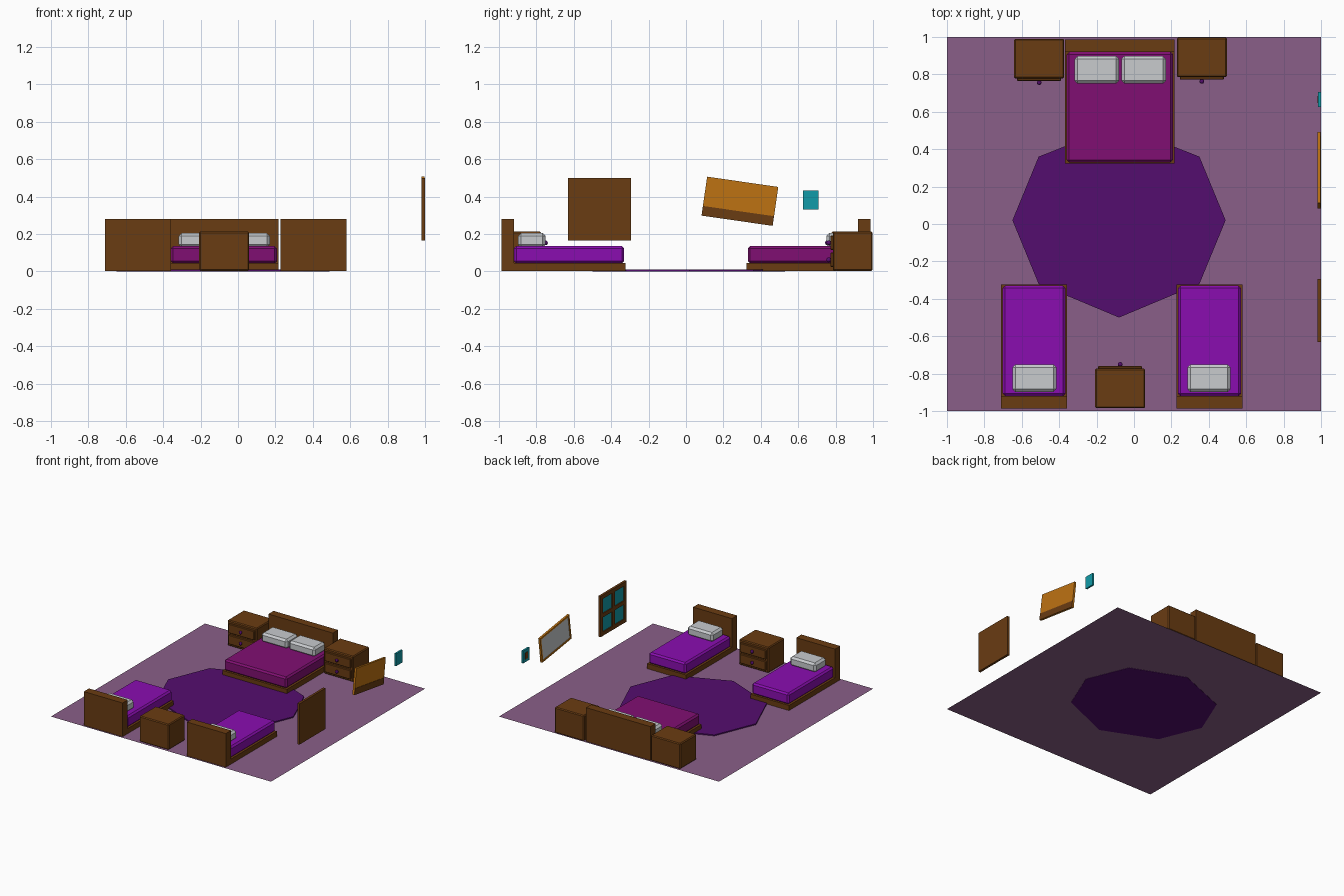
import bpy, bmesh, math
from mathutils import Vector, Matrix

if "Cube" in bpy.data.objects:
    bpy.data.objects.remove(bpy.data.objects["Cube"])


def mat(name, r, g, b):
    lin = [((c / 255 + 0.055) / 1.055) ** 2.4 if c > 10 else c / 255 / 12.92 for c in (r, g, b)]
    m = bpy.data.materials.new(name)
    m.diffuse_color = (*lin, 1)
    m.use_nodes = True
    m.node_tree.nodes["Principled BSDF"].inputs["Base Color"].default_value = m.diffuse_color
    return m


BROWN = mat("brown wood", 106, 60, 18)
ORANGE = mat("orange wood", 190, 114, 18)
MAUVE = mat("mauve floor", 138, 95, 136)
RUG = mat("dark purple", 84, 13, 110)
PURPLE = mat("purple sheet", 138, 13, 176)
MAGENTA = mat("magenta sheet", 128, 15, 114)
WHITE = mat("pillow white", 200, 203, 206)
TEAL = mat("teal", 18, 155, 168)


def finish(bm, name, material):
    me = bpy.data.meshes.new(name)
    bm.to_mesh(me)
    bm.free()
    me.materials.append(material)
    ob = bpy.data.objects.new(name, me)
    bpy.context.collection.objects.link(ob)
    return ob


def box(name, lo, hi, material, bevel=0, xf=None):
    lo, hi = Vector(lo), Vector(hi)
    bm = bmesh.new()
    bmesh.ops.create_cube(bm, size=1)
    for v in bm.verts:
        v.co = Vector([(lo[i] + hi[i]) / 2 + v.co[i] * (hi[i] - lo[i]) for i in range(3)])
    if bevel:
        bmesh.ops.bevel(bm, geom=bm.edges[:], offset=bevel, segments=1, affect='EDGES')
    if xf:
        bm.transform(xf)
    return finish(bm, name, material)


# Floor: single sheet, just above the rug underside
bm = bmesh.new()
bm.faces.new([bm.verts.new((x, y, 0.002)) for x, y in ((-1, -1), (1, -1), (1, 1), (-1, 1))])
finish(bm, "floor", MAUVE)

# Eight sided rug
bm = bmesh.new()
pts = [(0.49, 0.02), (0.35, 0.36), (-0.08, 0.53), (-0.51, 0.36),
       (-0.65, 0.02), (-0.51, -0.32), (-0.08, -0.50), (0.35, -0.32)]
face = bm.faces.new([bm.verts.new((x, y, 0)) for x, y in pts])
top = bmesh.ops.extrude_face_region(bm, geom=[face])['geom']
bmesh.ops.translate(bm, verts=[v for v in top if isinstance(v, bmesh.types.BMVert)], vec=(0, 0, 0.011))
bmesh.ops.recalc_face_normals(bm, faces=bm.faces[:])
finish(bm, "rug", RUG)


def span(s, a, b):
    """Order y values for furniture against the back (s=1) or front (s=-1)."""
    return sorted((s * a, s * b))


def bed(name, x0, x1, s, sheet, pillows):
    def part(n, xa, xb, ya, yb, za, zb, m, bev=0):
        a, b = span(s, ya, yb)
        box(name + n, (xa, a, za), (xb, b, zb), m, bev)
    part("_headboard", x0, x1, 0.92, 0.987, 0.003, 0.28, BROWN)
    part("_frame", x0, x1, 0.323, 0.925, 0.003, 0.045, BROWN)
    part("_mattress", x0 + 0.008, x1 - 0.008, 0.33, 0.92, 0.043, 0.135, sheet, 0.013)
    for xa, xb in pillows:
        part("_pillow", xa, xb, 0.75, 0.898, 0.128, 0.205, WHITE, 0.016)


bed("double_bed", -0.368, 0.217, 1, MAGENTA, [(-0.318, -0.08), (-0.068, 0.17)])
bed("left_bed", -0.71, -0.358, -1, PURPLE, [(-0.65, -0.415)])
bed("right_bed", 0.227, 0.58, -1, PURPLE, [(0.285, 0.517)])


def nightstand(name, cx, y_back, s):
    # s = direction from the drawers to the back
    def part(n, hw, ya, yb, za, zb, m, bev=0):
        a, b = sorted((y_back - s * ya, y_back - s * yb))
        box(name + n, (cx - hw, a, za), (cx + hw, b, zb), m, bev)
    part("_body", 0.134, 0, 0.212, 0.003, 0.213, BROWN, 0.007)
    for z in (0.062, 0.153):
        part("_drawer", 0.118, 0.2, 0.225, z - 0.038, z + 0.038, BROWN, 0.004)
        bm = bmesh.new()
        bmesh.ops.create_uvsphere(bm, u_segments=10, v_segments=6, radius=0.013)
        bmesh.ops.translate(bm, verts=bm.verts[:], vec=(cx, y_back - s * 0.234, z))
        finish(bm, name + "_knob", RUG)


nightstand("back_left_nightstand", -0.507, 0.99, 1)
nightstand("back_right_nightstand", 0.363, 0.997, 1)
nightstand("front_nightstand", -0.074, -0.985, -1)

# Window on the right wall: solid back, four panes facing into the room
y0, y1, z0, z1 = -0.63, -0.293, 0.165, 0.5
w = 0.032
ym, zm = (y0 + y1) / 2, (z0 + z1) / 2
box("window_back", (0.992, y0, z0), (1, y1, z1), BROWN)
box("window_glass", (0.988, y0 + w / 2, z0 + w / 2), (0.992, y1 - w / 2, z1 - w / 2), TEAL)
for y in (y0, ym - w / 2, y1 - w):
    box("window_post", (0.98, y, z0), (0.992, y + w, z1), BROWN)
for z in (z0, zm - w / 2, z1 - w):
    box("window_rail", (0.981, y0, z), (0.992, y1, z + w), BROWN)

# Crooked mirror: orange frame, grey glass, brown lower strip behind
tilt = Matrix.Translation((0, 0.288, 0.375)) @ Matrix.Rotation(math.radians(-8.2), 4, 'X')
hw, hh, w = 0.192, 0.105, 0.014
box("mirror_back", (0.990, -hw, -hh), (0.998, hw, hh), ORANGE, 0, tilt)
box("mirror_glass", (0.986, -hw + w, -hh + w), (0.990, hw - w, hh - w), WHITE, 0, tilt)
for sgn in (-1, 1):
    a, b = sorted((sgn * hw, sgn * (hw - w)))
    box("mirror_side", (0.981, a, -hh), (0.991, b, hh), ORANGE, 0, tilt)
    a, b = sorted((sgn * hh, sgn * (hh - w)))
    box("mirror_rail", (0.981, -hw + w, a), (0.991, hw - w, b), ORANGE, 0, tilt)
box("mirror_lower_strip", (0.996, -hw, -hh), (1, hw, -hh + 0.052), BROWN, 0, tilt)

# Small teal wall switch with a brown centre
box("switch_plate", (0.985, 0.625, 0.33), (1, 0.707, 0.432), TEAL)
box("switch_button", (0.981, 0.648, 0.355), (0.986, 0.684, 0.407), BROWN)
